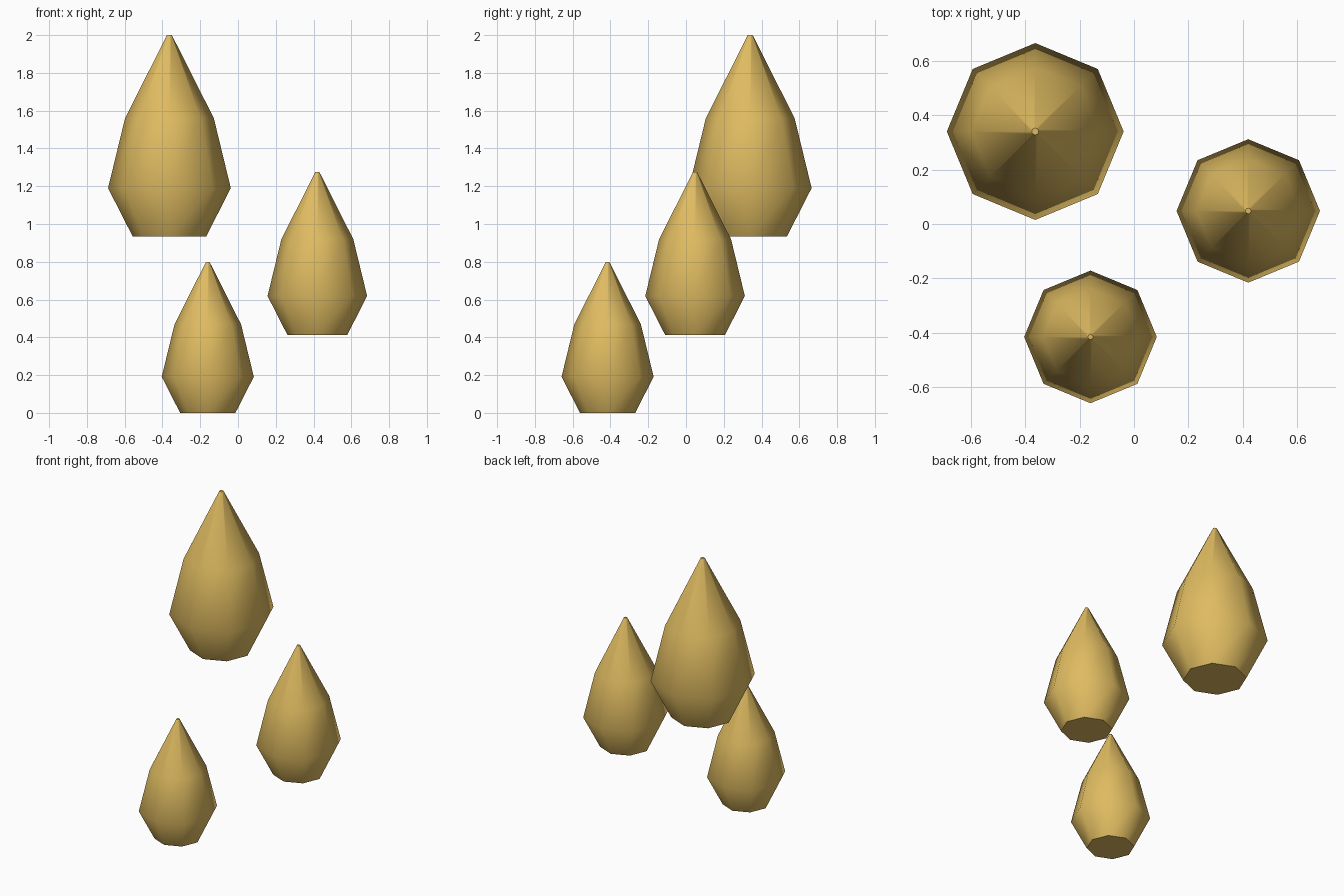
import bpy, bmesh, math

if "Cube" in bpy.data.objects:
    bpy.data.objects.remove(bpy.data.objects["Cube"])

gold = bpy.data.materials.new("golden_yellow")
gold.diffuse_color = (0.74, 0.50, 0.12, 1)
gold.use_nodes = True
gold.node_tree.nodes["Principled BSDF"].inputs["Base Color"].default_value = gold.diffuse_color

SIDES = 8
# (radius, height) outline of the full-size drop
PROFILE = [(0.195, 0.0), (0.325, 0.255), (0.235, 0.625), (0.013, 1.065)]


def drop(name, x, y, z, scale):
    """Eight-sided drop with flat end caps and smooth flanks."""
    bm = bmesh.new()
    rings = []
    for r, h in PROFILE:
        rings.append([bm.verts.new((r * scale * math.cos(math.tau * i / SIDES),
                                    r * scale * math.sin(math.tau * i / SIDES),
                                    h * scale)) for i in range(SIDES)])
    for low, high in zip(rings, rings[1:]):
        for i in range(SIDES):
            j = (i + 1) % SIDES
            bm.faces.new((low[i], low[j], high[j], high[i]))
    bm.faces.new(rings[0][::-1])
    bm.faces.new(rings[-1])
    mesh = bpy.data.meshes.new(name)
    bm.to_mesh(mesh)
    bm.free()
    mesh.materials.append(gold)
    obj = bpy.data.objects.new(name, mesh)
    obj.location = (x, y, z)
    bpy.context.collection.objects.link(obj)
    bpy.ops.object.select_all(action='DESELECT')
    obj.select_set(True)
    bpy.context.view_layer.objects.active = obj
    bpy.ops.object.shade_smooth_by_angle(angle=math.radians(50))


# Three drops, stepping up from front to back
drop("large_drop", -0.363, 0.34, 0.935, 1.0)
drop("medium_drop", 0.42, 0.048, 0.412, 0.811)
drop("small_drop", -0.16, -0.415, 0.0, 0.75)
